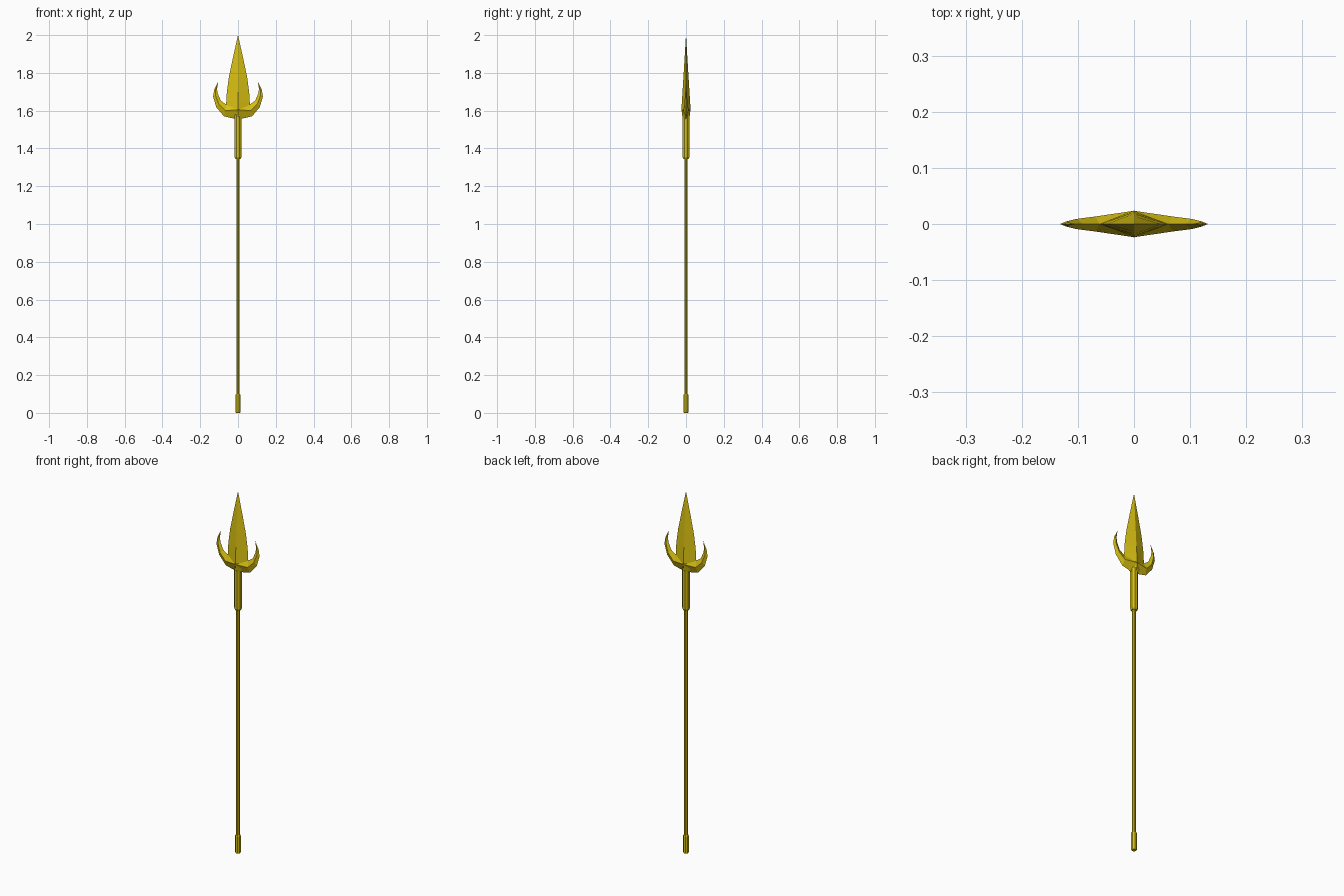
import bpy, bmesh, math

if "Cube" in bpy.data.objects:
    bpy.data.objects.remove(bpy.data.objects["Cube"])

gold = bpy.data.materials.new("gold")
gold.diffuse_color = (0.68, 0.52, 0.006, 1)
gold.use_nodes = True
gold.node_tree.nodes["Principled BSDF"].inputs["Base Color"].default_value = gold.diffuse_color


def loft(name, chains):
    """Skin each chain of four- or many-sided rings, capping both ends."""
    bm = bmesh.new()
    for rings in chains:
        loops = [[bm.verts.new(p) for p in ring] for ring in rings]
        n = len(loops[0])
        for a, b in zip(loops, loops[1:]):
            for i in range(n):
                j = (i + 1) % n
                bm.faces.new((a[i], a[j], b[j], b[i]))
        bm.faces.new(loops[0])
        bm.faces.new(loops[-1])
    bmesh.ops.remove_doubles(bm, verts=bm.verts, dist=1e-6)
    bmesh.ops.dissolve_degenerate(bm, edges=bm.edges, dist=1e-6)
    bmesh.ops.recalc_face_normals(bm, faces=bm.faces)
    mesh = bpy.data.meshes.new(name)
    bm.to_mesh(mesh)
    bm.free()
    mesh.materials.append(gold)
    ob = bpy.data.objects.new(name, mesh)
    bpy.context.collection.objects.link(ob)
    return ob


def turned(name, profile, sides=8):
    """Faceted rod from (radius, z) pairs."""
    return loft(name, [[[(r * math.cos(math.tau * (i + 0.5) / sides),
                          r * math.sin(math.tau * (i + 0.5) / sides), z)
                         for i in range(sides)] for r, z in profile]])


# Pole, butt cap and head socket
turned("pole", [(0.0095, 0.05), (0.0095, 1.40)])
turned("butt_cap", [(0.012, 0), (0.0145, 0.005), (0.0145, 0.095), (0.011, 0.10)])
turned("socket", [(0.015, 1.345), (0.0195, 1.355), (0.0195, 1.58)])

# Leaf blade with a diamond section: z, half width, half thickness
blade = [(1.555, 0.018, 0.018), (1.61, 0.064, 0.024), (1.65, 0.062, 0.0215),
         (1.70, 0.059, 0.0185), (1.78, 0.048, 0.0135), (1.87, 0.029, 0.008),
         (2.0, 0.0002, 0.0002)]
loft("blade", [[[(w, 0, z), (0, t, z), (-w, 0, z), (0, -t, z)] for z, w, t in blade]])

# Side hooks: outer x, z, inner x, z, half thickness
hook = [(0.0, 1.553, 0.0, 1.655, 0.0235), (0.074, 1.570, 0.062, 1.632, 0.0135),
        (0.115, 1.618, 0.091, 1.653, 0.009), (0.132, 1.675, 0.107, 1.690, 0.005),
        (0.126, 1.712, 0.111, 1.715, 0.003), (0.1045, 1.755, 0.1043, 1.755, 0.0002)]
for side, s in (("left", -1), ("right", 1)):
    loft(side + "_hook", [[[(s * ox, 0, oz), (s * (ox + ix) / 2, t, (oz + iz) / 2),
                            (s * ix, 0, iz), (s * (ox + ix) / 2, -t, (oz + iz) / 2)]
                           for ox, oz, ix, iz, t in hook]])
